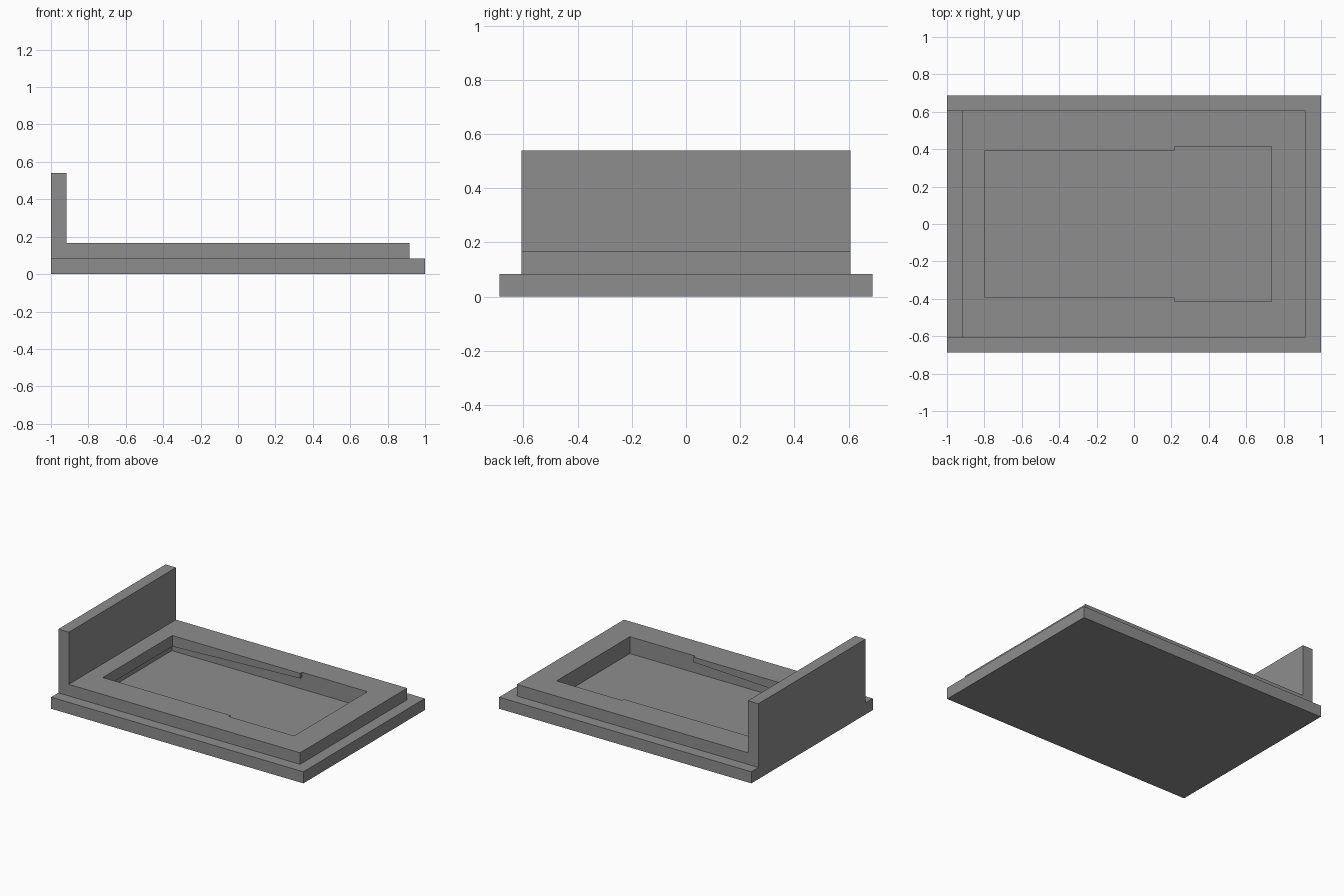
import bpy, bmesh

if "Cube" in bpy.data.objects:
    bpy.data.objects.remove(bpy.data.objects["Cube"])

grey = bpy.data.materials.new("mid_grey")
grey.diffuse_color = (0.27, 0.27, 0.27, 1)
grey.use_nodes = True
grey.node_tree.nodes["Principled BSDF"].inputs["Base Color"].default_value = grey.diffuse_color


def extrude_profile(name, points, half_width):
    """Solid from an x-z outline, extruded symmetrically along y."""
    bm = bmesh.new()
    face = bm.faces.new([bm.verts.new((x, -half_width, z)) for x, z in points])
    out = bmesh.ops.extrude_face_region(bm, geom=[face])
    moved = [v for v in out["geom"] if isinstance(v, bmesh.types.BMVert)]
    bmesh.ops.translate(bm, verts=moved, vec=(0, 2 * half_width, 0))
    bmesh.ops.recalc_face_normals(bm, faces=bm.faces)
    mesh = bpy.data.meshes.new(name)
    bm.to_mesh(mesh)
    bm.free()
    mesh.materials.append(grey)
    obj = bpy.data.objects.new(name, mesh)
    bpy.context.collection.objects.link(obj)
    return obj


def block(x0, x1, z0, z1):
    return [(x0, z0), (x1, z0), (x1, z1), (x0, z1)]


BASE_TOP, DECK, WALL_TOP, FLOOR = 0.083, 0.166, 0.54, 0.045
STEP_X = 0.217

# Wide base plate
base = extrude_profile("base_plate", block(-1, 1, 0, BASE_TOP), 0.688)

# Raised tray with the upright end wall
tray = extrude_profile("tray_and_end_wall", [
    (-1, BASE_TOP), (0.917, BASE_TOP), (0.917, DECK),
    (-0.917, DECK), (-0.917, WALL_TOP), (-1, WALL_TOP)], 0.607)

# Pocket: wide end, narrow opening, and the tapered space under the side lips
cutters = [
    extrude_profile("wide_pocket_cutter", block(STEP_X, 0.736, FLOOR, 0.3), 0.415),
    extrude_profile("narrow_opening_cutter", block(-0.797, 0.3, FLOOR, 0.3), 0.394),
    extrude_profile("lip_undercut_cutter", [
        (-0.815, FLOOR), (0.3, FLOOR), (0.3, 0.13),
        (STEP_X, 0.13), (-0.815, 0.087)], 0.415),
]

for part in (base, tray):
    for cutter in cutters:
        mod = part.modifiers.new(cutter.name, "BOOLEAN")
        mod.operation = "DIFFERENCE"
        mod.solver = "EXACT"
        mod.object = cutter

for cutter in cutters:
    cutter.hide_render = True
    cutter.hide_viewport = True
